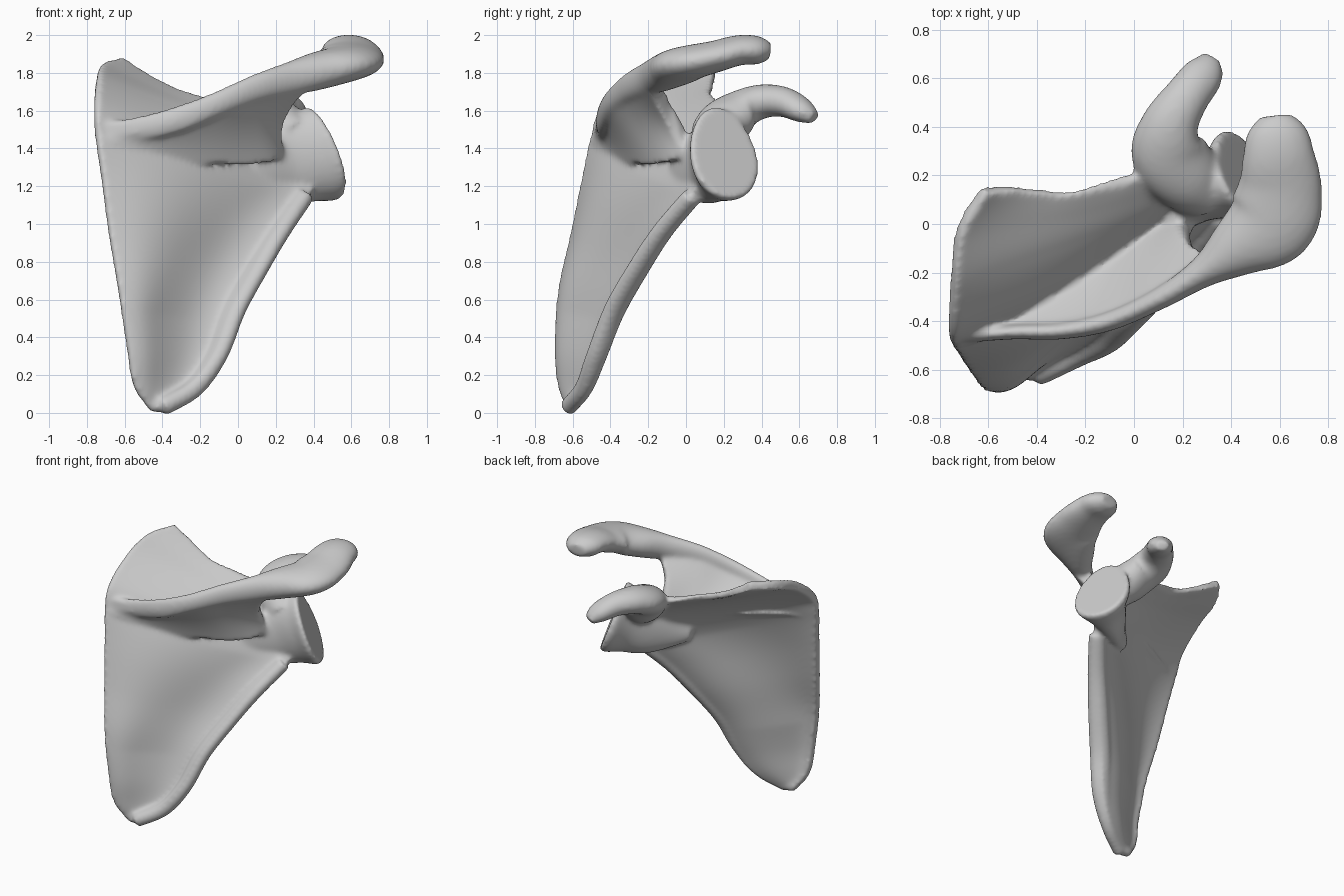
import bpy, bmesh, math
from mathutils import Vector

cube = bpy.data.objects.get("Cube")
if cube:
    bpy.data.objects.remove(cube, do_unlink=True)

UP = Vector((0, 0, 1))
bm = bmesh.new()


def spline(points, n):
    """Smooth curve of n + 1 samples through points of any dimension."""
    p = [Vector(q) for q in points]
    p = [p[0] * 2 - p[1]] + p + [p[-1] * 2 - p[-2]]
    out = []
    for k in range(n + 1):
        u = k / n * (len(p) - 3)
        i = min(int(u), len(p) - 4)
        t = u - i
        a, b, c, d = p[i:i + 4]
        out.append((b * 2 + (c - a) * t + (a * 2 - b * 5 + c * 4 - d) * t ** 2
                    + (b * 3 - a - c * 3 + d) * t ** 3) * 0.5)
    return out


def loft(rings):
    """Closed solid through a list of rings."""
    vs = [[bm.verts.new(p) for p in r] for r in rings]
    n = len(vs[0])
    for a, b in zip(vs, vs[1:]):
        for j in range(n):
            bm.faces.new((a[j], a[(j + 1) % n], b[(j + 1) % n], b[j]))
    bm.faces.new(vs[0][::-1])
    bm.faces.new(vs[-1])


def tube(points, n=40, sides=24, pear=0.0, roll=0.0):
    """Points are x, y, z, half width, half height."""
    c = spline(points, n)
    rings = []
    for i, q in enumerate(c):
        tan = (c[min(i + 1, n)].xyz - c[max(i - 1, 0)].xyz).normalized()
        side = tan.cross(UP).normalized()
        top = side.cross(tan)
        ring = []
        for k in range(sides):
            a = 2 * math.pi * k / sides
            w = math.cos(a) * q[3] * (1 - pear * math.sin(a))
            ring.append(q.xyz + side * w
                        + top * (math.sin(a) * q[4] - roll * w))
        rings.append(ring)
    loft(rings)


def slab(edge_a, edge_b, bow, thick, n=60, m=30):
    """Curved plate between two edges; bow and thick are functions of (t, s)."""
    a, b = spline(edge_a, n), spline(edge_b, n)
    g = [[a[i].lerp(b[i], j / m) + Vector(bow(i / n, j / m))
          for j in range(m + 1)] for i in range(n + 1)]
    rings = []
    for i in range(n + 1):
        front, back = [], []
        for j in range(m + 1):
            du = g[min(i + 1, n)][j] - g[max(i - 1, 0)][j]
            dv = g[i][min(j + 1, m)] - g[i][max(j - 1, 0)]
            off = dv.cross(du).normalized() * thick(i / n, j / m)
            front.append(g[i][j] + off)
            back.append(g[i][j] - off)
        rings.append(front + back[::-1])
    loft(rings)


# Blade edges, from the lower tip to the upper corner
medial = [(-.47, -.61, .03), (-.55, -.65, .15), (-.585, -.665, .35), (-.63, -.645, .65),
          (-.68, -.58, .95), (-.72, -.52, 1.25), (-.75, -.475, 1.47),
          (-.755, -.42, 1.61), (-.745, -.24, 1.75), (-.72, -.03, 1.83), (-.62, .14, 1.86)]
lateral = [(-.37, -.6, .03), (-.2, -.52, .13), (-.08, -.45, .3), (.01, -.355, .54),
           (.13, -.23, .76), (.25, -.1, .96), (.38, .06, 1.15),
           (.39, .14, 1.28), (.36, .17, 1.41), (.28, .21, 1.52), (.18, .24, 1.6)]


def blade_bow(t, s):
    """Swelling next to the inner edge, then a slanting step to a shallow groove."""
    arch = math.sin(math.pi * s)
    low = math.sin(math.pi * min(t / 0.8, 1))
    top = max(0, t - 0.7) / 0.3
    c = min(max(0.35 + 1.4 * (t - 0.3), 0.3), 0.75)
    if s < c:
        step = -c * math.sin(math.pi * s / c)
    else:
        step = (1 - c) * math.sin(math.pi * (s - c) / (1 - c))
    return (0, 0.1 * low * step - 0.07 * top ** 2 * arch ** 3, -0.07 * top * arch)


slab(medial, lateral, blade_bow, lambda t, s: 0.022 + 0.012 * abs(2 * s - 1) ** 3)

# Thick rim along the outer edge and a fine rim along the inner edge
rim = [.045, .045, .06, .07, .07, .065, .06]
tube([(x - .03, y - .025, z, w, .05) for (x, y, z), w in zip(lateral, rim)])
tube([(x + .015, y, z, .022, .022) for x, y, z in medial], 60)
tube([(-.47, -.61, .04, .03, .03), (-.42, -.61, .035, .035, .035),
      (-.37, -.6, .05, .03, .03)], 12)

# Ridge plate standing out from the blade, thick where it meets it
crest = [(-.71, -.47, 1.47), (-.4, -.45, 1.53), (-.1, -.41, 1.63),
         (.1, -.31, 1.7), (.33, -.16, 1.72)]
root = [(-.71, -.49, 1.43), (-.4, -.33, 1.39), (-.1, -.19, 1.36),
        (.1, -.07, 1.35), (.22, .03, 1.37)]
slab(crest, root, lambda t, s: (-.06 * t ** 3 * math.sin(math.pi * s), 0, 0),
     lambda t, s: 0.02 + 0.05 * s ** 2 * (1 - abs(2 * t - 1) ** 3) + 0.025 * t)

# Crest of the ridge, widening into the hooked shoulder end
tube([(-.71, -.465, 1.49, .02, .05), (-.5, -.445, 1.51, .03, .065),
      (-.3, -.44, 1.56, .035, .07), (-.1, -.4, 1.64, .04, .065),
      (.1, -.31, 1.72, .045, .075), (.28, -.2, 1.77, .065, .09),
      (.42, -.1, 1.81, .125, .1), (.56, .01, 1.85, .19, .095),
      (.6, .15, 1.885, .175, .085), (.595, .28, 1.92, .15, .08),
      (.59, .38, 1.92, .125, .075), (.585, .445, 1.915, .07, .045)], 70, roll=.03)

# Neck flaring from the blade to the shallow joint socket
tube([(.02, -.09, 1.25, .03, .06), (.14, -.005, 1.28, .055, .15), (.26, .09, 1.31, .09, .21),
      (.36, .15, 1.345, .14, .235), (.43, .19, 1.37, .195, .26),
      (.455, .203, 1.38, .19, .255)], 24, 32, pear=.13)

# Hooked beak in front of the socket
tube([(.3, .12, 1.45, .11, .12), (.21, .2, 1.53, .15, .13), (.14, .3, 1.61, .155, .105),
      (.15, .41, 1.65, .12, .09), (.215, .52, 1.645, .095, .08),
      (.285, .615, 1.6, .085, .065), (.32, .68, 1.56, .045, .035)], 40)

bmesh.ops.recalc_face_normals(bm, faces=bm.faces)
mesh = bpy.data.meshes.new("shoulder_blade")
bm.to_mesh(mesh)
bm.free()
bone = bpy.data.objects.new("shoulder_blade", mesh)
bpy.context.collection.objects.link(bone)

# One grey material
mat = bpy.data.materials.new("bone_grey")
mat.use_nodes = True
grey = (0.6, 0.6, 0.6, 1)
mat.diffuse_color = grey
mat.node_tree.nodes["Principled BSDF"].inputs["Base Color"].default_value = grey
mesh.materials.append(mat)

# Fuse all parts into one smooth surface
remesh = bone.modifiers.new("fuse", 'REMESH')
remesh.mode = 'VOXEL'
remesh.voxel_size = 0.014
remesh.use_smooth_shade = True
smooth = bone.modifiers.new("soften", 'SMOOTH')
smooth.factor = 0.5
smooth.iterations = 10
